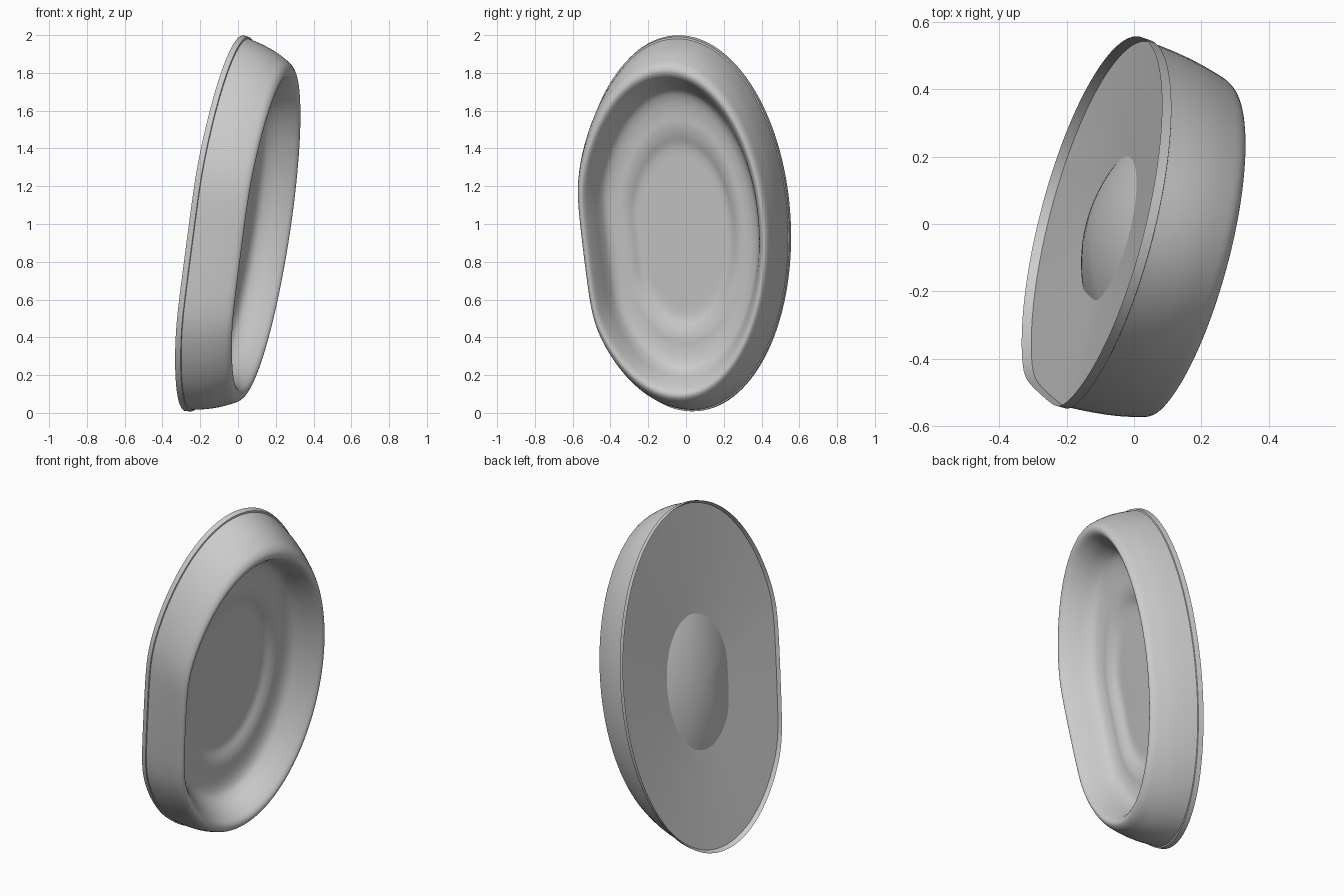
import bpy, bmesh, math
from mathutils import Vector

if "Cube" in bpy.data.objects:
    bpy.data.objects.remove(bpy.data.objects["Cube"])

SEG = 128
AXIS = Vector((1, -0.258, -0.162)).normalized()   # direction the dish opens


def ring_point(r, depth, i):
    """Point on the tilted oval outline (softly flattened on its -y side)."""
    a = 2 * math.pi * i / SEG
    c, s = math.cos(a), math.sin(a)
    u, limit = 0.555 * c, -0.522 - 0.08 * s
    u = limit + math.log1p(math.exp(70 * (u - limit))) / 70
    y = r * (u - 0.04 * s) - 0.085 * max(depth, 0) * max(-c, 0) * r
    z = r * 0.995 * s - min(0.04, 0.065 * (1 - r))   # centre sits a bit low
    return Vector((-0.125 + 0.258 * y + 0.162 * z, y, z + 1.004)) + AXIS * depth


def lathe(name, profile, flip=False):
    """Sweep (scale, depth) pairs round the outline; scale 0 closes at a pole."""
    bm = bmesh.new()
    rings = []
    for r, d in profile:
        count = 1 if r == 0 else SEG
        rings.append([bm.verts.new(ring_point(r, d, i)) for i in range(count)])
    for a, b in zip(rings, rings[1:]):
        for i in range(SEG):
            j = (i + 1) % SEG
            face = [a[i], a[j], b[0]] if len(b) == 1 else [a[i], a[j], b[j], b[i]]
            bm.faces.new(face[::-1] if flip else face)
    mesh = bpy.data.meshes.new(name)
    bm.to_mesh(mesh)
    bm.free()
    obj = bpy.data.objects.new(name, mesh)
    bpy.context.collection.objects.link(obj)
    bpy.context.view_layer.objects.active = obj
    obj.select_set(True)
    bpy.ops.object.shade_smooth_by_angle(angle=math.radians(35))
    obj.select_set(False)
    return obj


def smooth_curve(pts, steps=4):
    """Catmull-Rom refinement of a coarse profile."""
    out = []
    p = [pts[0]] + pts + [pts[-1]]
    for k in range(1, len(p) - 2):
        for n in range(steps):
            t = n / steps
            out.append(tuple(
                0.5 * (2 * b + (c - a) * t + (2 * a - 5 * b + 4 * c - d) * t * t
                       + (3 * b - a - 3 * c + d) * t ** 3)
                for a, b, c, d in zip(*p[k - 1:k + 3])))
    return out + [pts[-1]]


# Outer wall, rolled front edge and deep stepped inner bowl
shell = [(0.987, 0.032), (0.972, 0.10), (0.95, 0.17), (0.92, 0.235),
         (0.897, 0.272), (0.868, 0.289), (0.84, 0.28), (0.815, 0.25),
         (0.79, 0.21), (0.765, 0.165), (0.735, 0.13), (0.69, 0.11),
         (0.63, 0.10), (0.57, 0.097), (0.52, 0.087), (0.47, 0.07),
         (0.43, 0.064), (0.388, 0.063)]
lathe("dish_shell", smooth_curve(shell))

# Flat disc in the middle of the bowl
lathe("front_disc", [(0.388, 0.063), (0.2, 0.064), (0, 0.065)])

# Thin mounting lip round the back, with the small groove behind the wall
lathe("rim_lip", [(0.985, 0.027), (1.0, 0.0), (0.996, 0.03), (0.987, 0.032)])

# Back plate, sloping gently in to the middle
lathe("back_plate", [(0.985, 0.027), (0.388, 0.061)], flip=True)

# Shallow dome on the back
dome = [(0.388 * math.cos(k * math.pi / 24),
         0.061 - 0.055 * math.sin(k * math.pi / 24) ** 2) for k in range(12)]
lathe("back_dome", dome + [(0, 0.006)], flip=True)
